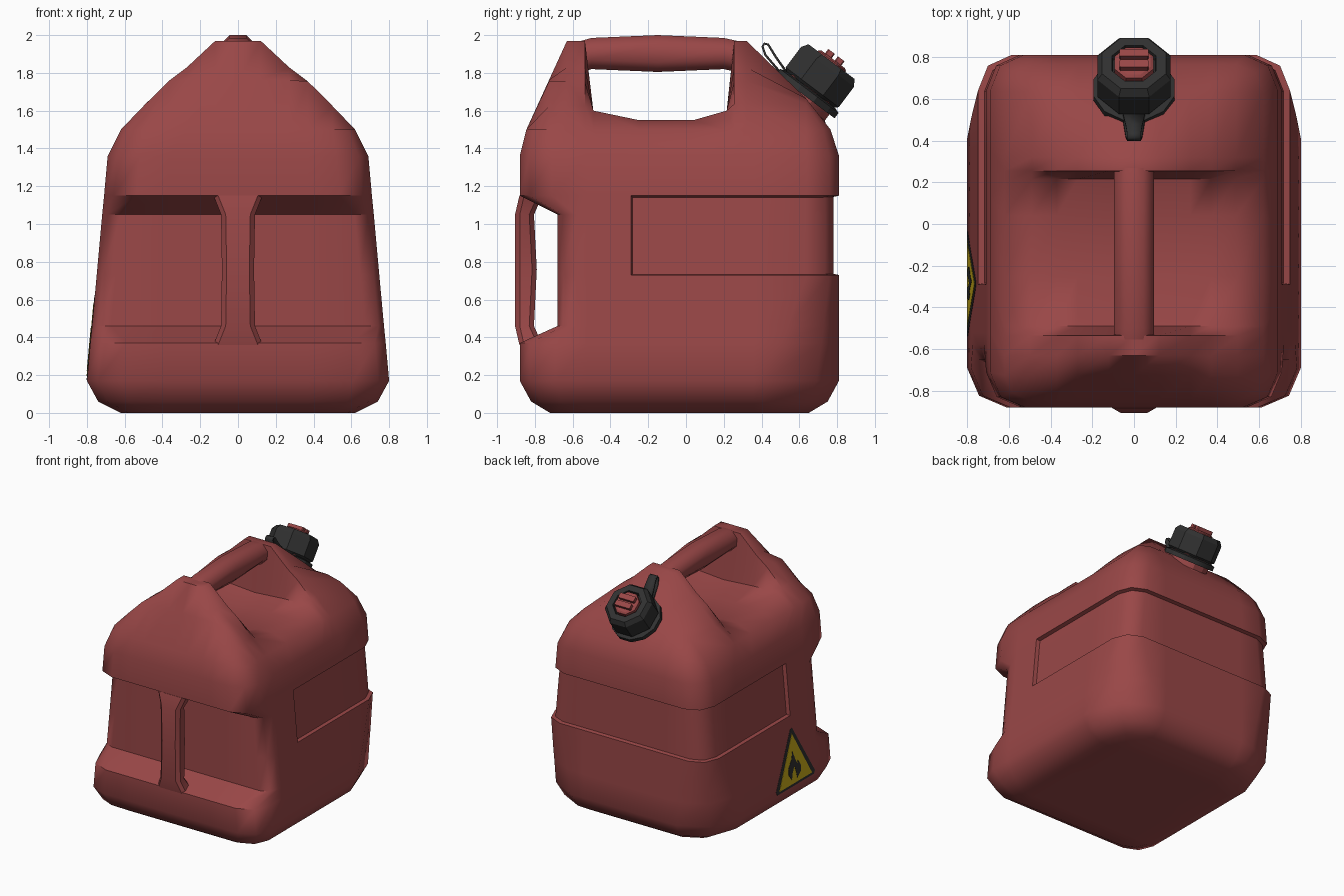
import bpy, bmesh, math
from mathutils import Matrix, Vector

if "Cube" in bpy.data.objects:
    bpy.data.objects.remove(bpy.data.objects["Cube"])


def material(name, rgb):
    m = bpy.data.materials.new(name)
    m.diffuse_color = (*rgb, 1)
    m.use_nodes = True
    m.node_tree.nodes["Principled BSDF"].inputs["Base Color"].default_value = m.diffuse_color
    return m


RED = material("red plastic", (0.32, 0.063, 0.063))
BLACK = material("black plastic", (0.03, 0.03, 0.03))
YELLOW = material("warning yellow", (0.6, 0.42, 0.01))


def finish(bm, name, mat, angle=30, matrix=None):
    bmesh.ops.recalc_face_normals(bm, faces=bm.faces)
    me = bpy.data.meshes.new(name)
    bm.to_mesh(me)
    bm.free()
    ob = bpy.data.objects.new(name, me)
    bpy.context.collection.objects.link(ob)
    me.materials.append(mat)
    if matrix:
        ob.matrix_world = matrix
    bpy.ops.object.select_all(action='DESELECT')
    ob.select_set(True)
    bpy.context.view_layer.objects.active = ob
    bpy.ops.object.shade_smooth_by_angle(angle=math.radians(angle))
    return ob


def loft(rings, name, mat, angle=30, matrix=None):
    """Join equal closed rings of points, capping both ends."""
    bm = bmesh.new()
    vs = [[bm.verts.new(p) for p in r] for r in rings]
    n = len(vs[0])
    for a, b in zip(vs, vs[1:]):
        for k in range(n):
            bm.faces.new((a[k], a[(k + 1) % n], b[(k + 1) % n], b[k]))
    bm.faces.new(vs[0])
    bm.faces.new(vs[-1])
    return finish(bm, name, mat, angle, matrix)


def lathe(profile, n, name, mat, matrix):
    """Turn (radius, height) points around local z."""
    rings = [[(r * math.cos(math.tau * (k + .5) / n), r * math.sin(math.tau * (k + .5) / n), z)
              for k in range(n)] for r, z in profile]
    return loft(rings, name, mat, 30, matrix)


def chamfered(w, d, c):
    return [(w, -d + c), (w, d - c), (w - c, d), (-w + c, d),
            (-w, d - c), (-w, -d + c), (-w + c, -d), (w - c, -d)]


# --- body: rounded-rectangle rings, closed by grids at the base and roof ---
INNER_X = [-.37, -.27, -.12, 0, .12, .27, .37]
LOW_Y = [-.52, -.4, -.29, -.15, 0, .12, .25, .36]
ROOF_Y = [-.63, -.535, -.49, -.25, .04, .215, .255, .32]
# z, half width, front y, rear y, front corner, rear corner (x, y)
LEVELS = [(0, .62, -.72, .65, .14, .2, .25),
          (.06, .74, -.82, .75, .16, .28, .34),
          (.17, .80, -.88, .81, .19, .32, .40),
          (.37, .782, -.88, .81, .19, .27, .31),
          (.46, .773, -.68, .81, .10, .24, .27),
          (.73, .748, -.68, .81, .10, .16, .17),
          (1.05, .719, -.68, .81, .10, .16, .17),
          (1.15, .709, -.88, .81, .17, .16, .17),
          (1.36, .69, -.88, .81, .17, .16, .17),
          (1.5, .62, -.845, .765, .12, .13, .13)]
NX, NY = len(INNER_X) + 4, len(LOW_Y) + 4


def ring_xy(i, j, lev, inner_y):
    z, hw, yf, yr, cf, rx, ry = lev
    cx = cf if j < NY // 2 else rx
    xs = [-hw, -hw + cx] + INNER_X + [hw - cx, hw]
    ys = [yf, yf + cf] + inner_y + [yr - ry, yr]
    x, y = xs[i], ys[j]
    if i in (0, NX - 1) and j in (0, NY - 1):     # corner vertex pulled inwards
        x -= math.copysign(.3 * cx, x)
        y += .3 * cf if j == 0 else -.3 * ry
    return x, y


def interp(t, pts):
    for (a, va), (b, vb) in zip(pts, pts[1:]):
        if t <= b:
            return va + (vb - va) * max(0, (t - a) / (b - a))
    return pts[-1][1]


def roof_z(x, y):
    gable = interp(abs(x), [(0, 2), (.12, 1.97), (.27, 1.83), (.37, 1.755), (.5, 1.625), (.62, 1.5)])
    slope = interp(y, [(-.845, 1.5), (-.63, 1.97), (.32, 1.97), (.635, 1.665), (.765, 1.5)])
    top = min(gable, slope)
    if -.5 < y < .23:                              # hand space under the top handle
        floor = interp(abs(x), [(0, 1.525), (.27, 1.545), (.5, 1.55), (.62, 1.5)])
        if (y < -.4 or y > .1) and abs(x) < .55:
            floor += .05
        top = min(top, floor)
    return top


bm = bmesh.new()
levels = []
for k, lev in enumerate(LEVELS):
    last = k == len(LEVELS) - 1
    grid = {}
    for i in range(NX):
        for j in range(NY):
            edge = i in (0, NX - 1) or j in (0, NY - 1)
            if edge or last or k == 0:
                x, y = ring_xy(i, j, lev, ROOF_Y if last else LOW_Y)
                z = roof_z(x, y) if last and not edge else lev[0]
                grid[i, j] = bm.verts.new((x, y, z))
    levels.append(grid)
loop = ([(i, 0) for i in range(NX)] + [(NX - 1, j) for j in range(1, NY)] +
        [(i, NY - 1) for i in range(NX - 2, -1, -1)] + [(0, j) for j in range(NY - 2, 0, -1)])
for a, b in zip(levels, levels[1:]):
    for p, q in zip(loop, loop[1:] + loop[:1]):
        bm.faces.new((a[p], a[q], b[q], b[p]))
for g in (levels[0], levels[-1]):
    for i in range(NX - 1):
        for j in range(NY - 1):
            bm.faces.new((g[i, j], g[i + 1, j], g[i + 1, j + 1], g[i, j + 1]))
bmesh.ops.recalc_face_normals(bm, faces=bm.faces)
# sunken band around sides and rear
band = [f for f in bm.faces if f.calc_center_median().y > -.29
        and all(.72 < v.co.z < 1.16 for v in f.verts)]
bmesh.ops.inset_region(bm, faces=band, thickness=.006, depth=-.03, use_even_offset=True)
finish(bm, "can_body", RED, 55)

# --- handles ---
loft([[(x, y, (lo + hi) / 2 + z) for x, z in chamfered(.095, (hi - lo) / 2, .05)]
      for y, lo, hi in [(-.57, 1.8, 1.965), (-.5, 1.82, 1.985), (-.15, 1.805, 2.0),
                        (.2, 1.82, 1.985), (.29, 1.8, 1.965)]], "top_handle", RED, 50)
loft([[(x, (y0 + y1) / 2 + y, z) for x, y in chamfered(w, (y1 - y0) / 2, .025)]
      for z, w, y0, y1 in [(.36, .13, -.882, -.76), (.46, .09, -.905, -.805), (.76, .085, -.905, -.79),
                           (1.05, .09, -.905, -.805), (1.15, .13, -.882, -.76)]],
     "front_handle", RED, 40)

# --- spout and screw cap on a tilted axis ---
TILT = Matrix.Translation((0, .65, 1.70)) @ Matrix.Rotation(math.radians(-37), 4, 'X')
lathe([(.19, -.22), (.19, -.09), (.165, -.07), (.165, .03)], 12, "spout_neck", RED, TILT)
lathe([(.165, -.03), (.2, -.03), (.2, .005), (.17, .015)], 12, "cap_collar", BLACK, TILT)
lathe([(.165, .01), (.19, .03), (.19, .165), (.165, .2), (.115, .2), (.11, .165)],
      8, "screw_cap", BLACK, TILT)
lathe([(.1, .15), (.1, .205), (.085, .215)], 8, "cap_knob", RED, TILT)
for s in (-1, 1):
    loft([[(x, y + s * .032, z) for x, y in chamfered(.07, .022, .006)] for z in (.2, .243)],
         "knob_ridge", RED, 30, TILT)

# --- tether loop behind the cap ---
path = [(.535, 1.80), (.475, 1.885), (.435, 1.95), (.415, 1.955), (.405, 1.94), (.42, 1.895), (.51, 1.79)]
bm = bmesh.new()
rows = [[bm.verts.new((s * w, y, z)) for s in (-1, 1)]
        for (y, z), w in zip(path, (.055, .04, .033, .033, .033, .04, .055))]
for a, b in zip(rows, rows[1:]):
    bm.faces.new((a[0], a[1], b[1], b[0]))
ob = finish(bm, "cap_tether", BLACK, 40)
mod = ob.modifiers.new("thickness", 'SOLIDIFY')
mod.thickness = .012
mod.offset = 0


# --- warning label on the left side, following the wall taper ---
def label(points, lift, name, mat):
    wall = lambda z: .8 - (z - .17) * .093
    loft([[(-wall(z) - d, y, z) for y, z in points] for d in (-.008, lift)], name, mat)


label([(-.525, .175), (-.05, .175), (-.035, .2), (-.275, .625), (-.3, .625), (-.54, .2)],
      .002, "label_border", BLACK)
label([(-.5, .195), (-.075, .195), (-.2875, .585)], .004, "label_field", YELLOW)
label([(-.31, .225), (-.36, .26), (-.365, .31), (-.335, .36), (-.325, .33), (-.30, .38), (-.275, .45),
       (-.255, .39), (-.21, .33), (-.205, .28), (-.24, .23), (-.255, .28), (-.285, .33), (-.30, .28)],
      .006, "label_flame", BLACK)
